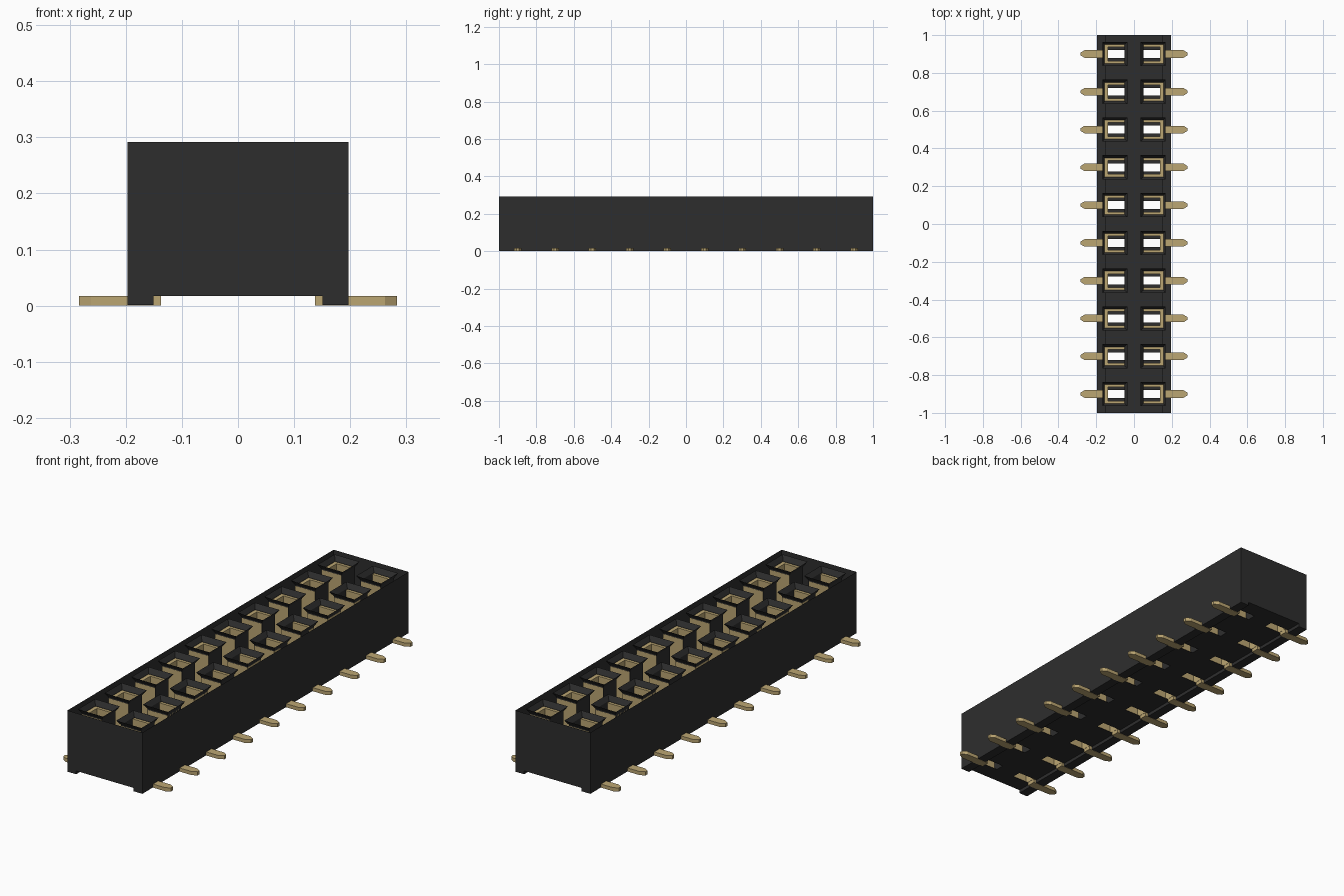
import bpy, bmesh

old = bpy.data.objects.get("Cube")
if old:
    bpy.data.objects.remove(old, do_unlink=True)


def material(name, rgb):
    m = bpy.data.materials.new(name)
    m.use_nodes = True
    m.diffuse_color = (*rgb, 1)
    bsdf = m.node_tree.nodes["Principled BSDF"]
    bsdf.inputs["Base Color"].default_value = (*rgb, 1)
    bsdf.inputs["Roughness"].default_value = 0.6
    return m


BLACK = material("black plastic", (0.027, 0.027, 0.027))
GOLD = material("gold metal", (0.50, 0.38, 0.17))

# Main dimensions
W, TOP, FLOOR, RAIL = 0.197, 0.292, 0.017, 0.151
RIM = 0.27                          # lower edge of the lead-in funnels
IN, OUT, HALF = 0.05, 0.155, 0.05   # socket cavity: inner x, outer x, half y
SLOT_OUT, SLOT_HALF = 0.137, 0.021  # slot in the floor
ROWS = [-0.9 + 0.2 * i for i in range(10)]


def finish(bm, name, mat, solid=True):
    if solid:
        bmesh.ops.recalc_face_normals(bm, faces=bm.faces)
    mesh = bpy.data.meshes.new(name)
    bm.to_mesh(mesh)
    bm.free()
    mesh.materials.append(mat)
    obj = bpy.data.objects.new(name, mesh)
    bpy.context.collection.objects.link(obj)
    return obj


def face(bm, pts):
    return bm.faces.new([bm.verts.new(p) for p in pts])


def prism(bm, outline, z0, z1):
    """Closed prism from an outline in x and y."""
    f = face(bm, [(x, y, z0) for x, y in outline])
    top = bmesh.ops.extrude_face_region(bm, geom=[f])["geom"]
    verts = [v for v in top if isinstance(v, bmesh.types.BMVert)]
    bmesh.ops.translate(bm, verts=verts, vec=(0, 0, z1 - z0))
    # extruding an isolated face may drop its base
    if not any(all(abs(v.co.z - z0) < 1e-6 for v in g.verts)
               and abs(g.calc_center_median().y - outline[0][1]) < 0.2
               and abs(g.calc_center_median().x - outline[0][0]) < 0.2 for g in bm.faces):
        face(bm, [(x, y, z0) for x, y in outline])


# Housing: open-topped shell with a foot rail along each long side
bm = bmesh.new()
section = [(-W, TOP), (-W, 0.001), (-RAIL, 0.001), (-RAIL, FLOOR),
           (RAIL, FLOOR), (RAIL, 0.001), (W, 0.001), (W, TOP)]
for y, order in ((-1, section), (1, section[::-1])):
    face(bm, [(x, y, z) for x, z in order])
for i, ((xa, za), (xb, zb)) in enumerate(zip(section, section[1:])):
    if i != 3:
        face(bm, [(xa, -1, za), (xa, 1, za), (xb, 1, zb), (xb, -1, zb)])

# Floor panel, with a slot left open below each socket
xs = [-RAIL, -SLOT_OUT, -IN, IN, SLOT_OUT, RAIL]
ys = [-1] + [y + s * SLOT_HALF for y in ROWS for s in (-1, 1)] + [1]
for i in range(len(xs) - 1):
    for j in range(len(ys) - 1):
        if i in (1, 3) and j % 2 == 1:
            continue
        face(bm, [(xs[i], ys[j], FLOOR), (xs[i], ys[j + 1], FLOOR),
                  (xs[i + 1], ys[j + 1], FLOOR), (xs[i + 1], ys[j], FLOOR)])
bmesh.ops.remove_doubles(bm, verts=bm.verts, dist=1e-5)
finish(bm, "housing", BLACK, solid=False)


# Socket wells: a flared mouth above a straight square tube
def ring(x0, x1, h, y, z):
    return [(x0, y - h, z), (x1, y - h, z), (x1, y + h, z), (x0, y + h, z)]


bm = bmesh.new()
for side in (-1, 1):
    for y in ROWS:
        rings = [ring(0.035, 0.167, 0.064, y, TOP),
                 ring(IN, OUT, HALF, y, RIM),
                 ring(IN, OUT, HALF, y, FLOOR)]
        for a, b in zip(rings, rings[1:]):
            for k in range(4):
                n = (k + 1) % 4
                quad = [a[k], a[n], b[n], b[k]]
                face(bm, [(side * p[0], p[1], p[2]) for p in quad][::side])
bmesh.ops.remove_doubles(bm, verts=bm.verts, dist=1e-5)
finish(bm, "socket_wells", BLACK, solid=False)

# Contacts: C-shaped springs open towards the centre line
bm = bmesh.new()
h, t = HALF + 0.0006, 0.014
c_shape = [(IN + 0.001, -h), (OUT, -h), (OUT, h), (IN + 0.001, h),
           (IN + 0.001, h - t), (SLOT_OUT, h - t), (SLOT_OUT, t - h), (IN + 0.001, t - h)]
for side in (-1, 1):
    for y in ROWS:
        prism(bm, [(side * px, y + py) for px, py in c_shape], FLOOR + 0.001, RIM - 0.004)
finish(bm, "contacts", GOLD)

# Solder tails: flat bars with a tapered tip
bm = bmesh.new()
tail = [(SLOT_OUT, -0.02), (0.262, -0.02), (0.283, -0.007),
        (0.283, 0.007), (0.262, 0.02), (SLOT_OUT, 0.02)]
for side in (-1, 1):
    for y in ROWS:
        prism(bm, [(side * px, y + py) for px, py in tail], 0, FLOOR)
finish(bm, "solder_tails", GOLD)
